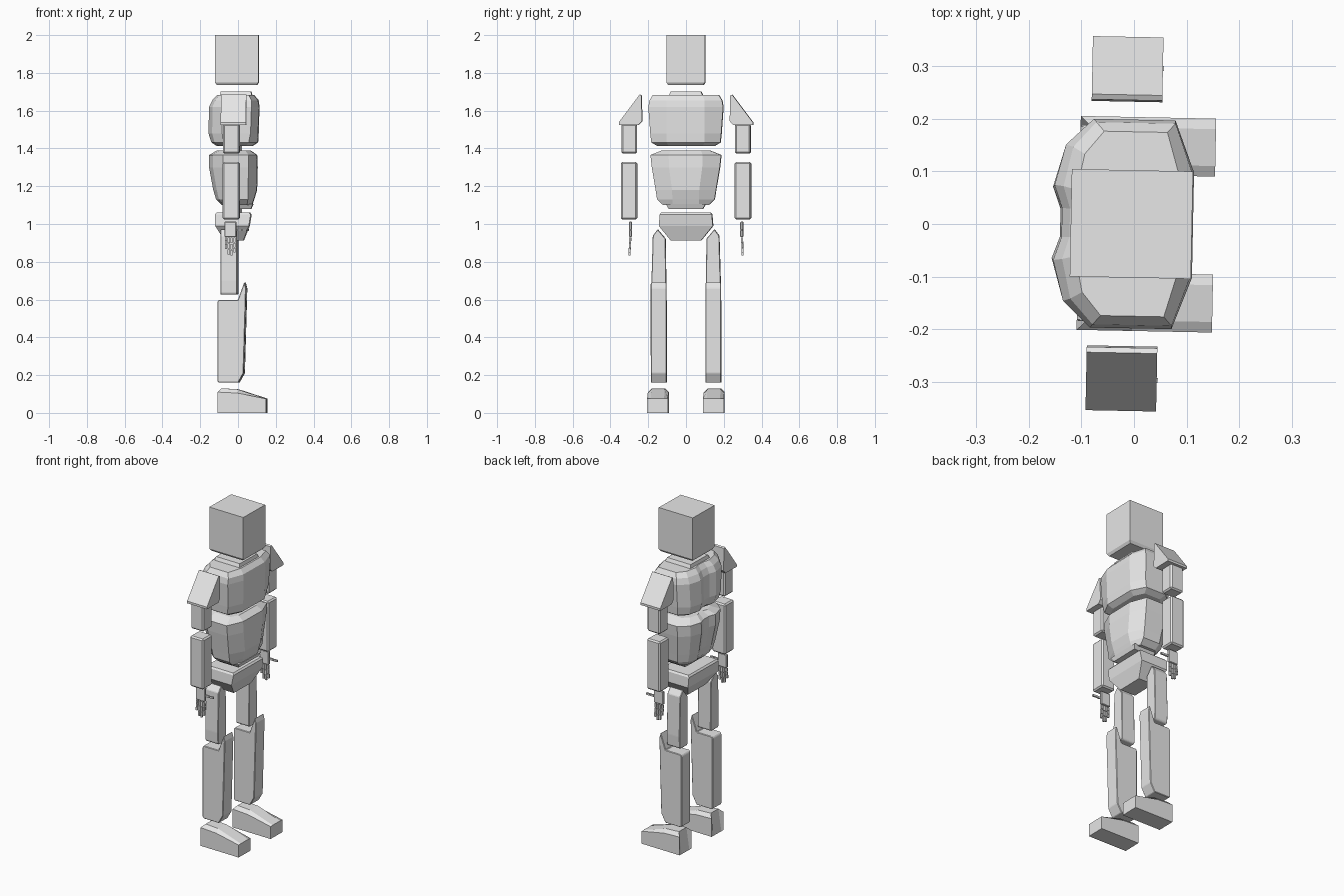
import bpy, bmesh
from mathutils import Matrix

grey = bpy.data.materials.new("light_grey")
grey.diffuse_color = (0.8, 0.8, 0.8, 1)
YAW = Matrix.Rotation(-0.02, 4, 'Z')   # the whole figure is turned very slightly


def finish(name, bm, bevel=0):
    bmesh.ops.recalc_face_normals(bm, faces=bm.faces)
    if bevel:
        bmesh.ops.bevel(bm, geom=list(bm.edges), offset=bevel, segments=1,
                        affect='EDGES', clamp_overlap=True)
    bmesh.ops.transform(bm, matrix=YAW, verts=bm.verts)
    me = bpy.data.meshes.new(name)
    bm.to_mesh(me)
    bm.free()
    me.materials.append(grey)
    ob = bpy.data.objects.new(name, me)
    bpy.context.collection.objects.link(ob)
    return ob


def loft(name, rings, bevel=0):
    """Skin a stack of equal-length point rings and cap both ends."""
    bm = bmesh.new()
    vs = [[bm.verts.new(p) for p in r] for r in rings]
    n = len(vs[0])
    for a, b in zip(vs, vs[1:]):
        for i in range(n):
            j = (i + 1) % n
            bm.faces.new((a[i], a[j], b[j], b[i]))
    bm.faces.new(vs[0][::-1])
    bm.faces.new(vs[-1])
    return finish(name, bm, bevel)


def rect(x0, x1, y0, y1, z):
    return [(x0, y0, z), (x1, y0, z), (x1, y1, z), (x0, y1, z)]


def box(name, x0, x1, y0, y1, z0, z1, bevel=0):
    return loft(name, [rect(x0, x1, y0, y1, z0), rect(x0, x1, y0, y1, z1)], bevel)


def torso_ring(z, front, front_y, side_x0, side_x1, side_y, back, groove):
    """Outline with flat front, chamfered corners and a grooved back."""
    half = [(front, front_y), (side_x1, side_y), (side_x0, side_y),
            (side_x0 + (back - side_x0) * 0.72, side_y * 0.75),
            (back, side_y * 0.36), (groove, side_y * 0.14)]
    pts = half + [(x, -y) for x, y in reversed(half)]
    return [(x, y, z) for x, y in pts]


# Head: cube with a narrow chamfer underneath
loft("head", [rect(-0.11, 0.10, -0.092, 0.092, 1.735),
              rect(-0.12, 0.11, -0.102, 0.102, 1.75),
              rect(-0.12, 0.11, -0.102, 0.102, 2.0)])

# Chest with sloping shoulders, and a collar plate
loft("chest", [
    torso_ring(1.412, 0.075, 0.09, -0.06, 0.045, 0.15, -0.11, -0.10),
    torso_ring(1.432, 0.105, 0.10, -0.075, 0.06, 0.183, -0.14, -0.125),
    torso_ring(1.48, 0.108, 0.10, -0.08, 0.07, 0.188, -0.155, -0.14),
    torso_ring(1.62, 0.112, 0.10, -0.08, 0.075, 0.198, -0.152, -0.137),
    torso_ring(1.655, 0.108, 0.10, -0.075, 0.075, 0.192, -0.135, -0.122),
    torso_ring(1.682, 0.085, 0.09, -0.06, 0.06, 0.175, -0.11, -0.10)])
loft("collar", [rect(-0.095, 0.075, -0.09, 0.09, 1.68),
                rect(-0.09, 0.07, -0.08, 0.08, 1.702)])

# Abdomen tapering to the waist, and a waist plate
loft("abdomen", [
    torso_ring(1.10, 0.075, 0.07, -0.05, 0.05, 0.12, -0.085, -0.08),
    torso_ring(1.13, 0.085, 0.07, -0.055, 0.055, 0.152, -0.115, -0.105),
    torso_ring(1.18, 0.10, 0.072, -0.06, 0.055, 0.16, -0.13, -0.118),
    torso_ring(1.30, 0.103, 0.088, -0.075, 0.06, 0.18, -0.152, -0.138),
    torso_ring(1.365, 0.10, 0.09, -0.075, 0.06, 0.187, -0.152, -0.138),
    torso_ring(1.39, 0.065, 0.08, -0.06, 0.04, 0.125, -0.11, -0.10)])
loft("waist_plate", [rect(-0.06, 0.07, -0.09, 0.09, 1.08),
                     rect(-0.07, 0.08, -0.105, 0.105, 1.105)])

# Pelvis
loft("pelvis", [rect(-0.07, 0.03, -0.08, 0.08, 0.912),
                rect(-0.118, 0.06, -0.143, 0.143, 0.99),
                rect(-0.12, 0.07, -0.138, 0.138, 1.05),
                rect(-0.112, 0.062, -0.13, 0.13, 1.06)])

for side, s in (("left", 1), ("right", -1)):
    # Shoulder pad: wedge sloping down and outwards
    pad = [(0.232, 1.545), (0.25, 1.525), (0.355, 1.525),
           (0.355, 1.538), (0.245, 1.685), (0.235, 1.68)]
    loft(side + "_shoulder_pad", [[(x, s * y, z) for y, z in pad]
                                  for x in (-0.085, 0.049)])
    # Arm blocks
    box(side + "_upper_arm", -0.072, 0.015, *sorted((s * 0.26, s * 0.342)),
        1.372, 1.53, 0.008)
    box(side + "_forearm", -0.075, 0.015, *sorted((s * 0.258, s * 0.345)),
        1.024, 1.328, 0.008)
    # Hand: flat palm, four jointed fingers and a forward thumb
    box(side + "_palm", -0.065, -0.003, *sorted((s * 0.287, s * 0.303)),
        0.932, 1.012, 0.003)
    for i, tip in enumerate((0.845, 0.83, 0.835, 0.865)):
        x = -0.012 - i * 0.0155
        step = (0.928 - tip) / 3
        for j in range(3):
            y = 0.296 + 0.0015 * j
            box(f"{side}_finger_{i + 1}_{j + 1}", x - 0.0055, x + 0.0055,
                *sorted((s * (y - 0.005), s * (y + 0.005))),
                0.931 - step * (j + 1), 0.928 - step * j)
    for j in range(2):
        box(f"{side}_thumb_{j + 1}", j * 0.027, 0.024 + j * 0.027,
            *sorted((s * 0.291, s * 0.301)), 0.963, 0.974)

    # Thigh: long block with a sloping inner top corner
    thigh = [(0.105, 0.635), (0.112, 0.626), (0.172, 0.626), (0.18, 0.635),
             (0.182, 0.70), (0.172, 0.935), (0.142, 0.972), (0.108, 0.92)]
    thigh = [(0.105, 0.635), (0.112, 0.626), (0.172, 0.626), (0.18, 0.635),
             (0.183, 0.70), (0.176, 0.938), (0.15, 0.972), (0.108, 0.922)]
    loft(side + "_thigh", [[(x, s * y, z) for y, z in thigh]
                           for x in (-0.09, -0.002)], 0.003)
    # Shin: block with a raised knee blade at the front
    shin = [(-0.105, 0.168), (-0.098, 0.16), (0.005, 0.16), (0.033, 0.21),
            (0.046, 0.66), (0.037, 0.692), (0.003, 0.598), (-0.098, 0.598),
            (-0.105, 0.588)]
    loft(side + "_shin", [[(x, s * y, z) for x, z in shin]
                          for y in (0.103, 0.186)], 0.003)
    # Foot: wedge with narrowed heel top
    foot = bmesh.new()
    rings = [[(-0.105, y0, 0), (0.152, y0, 0), (0.152, y0, 0.075),
              (0.0, y0, 0.105), (-0.105, y0, 0.11)] for y0 in (s * 0.093, s * 0.203)]
    inner = [[(-0.105, y, 0), (0.152, y, 0), (0.152, y, 0.076),
              (0.0, y, 0.125), (-0.085, y, 0.13)] for y in (s * 0.113, s * 0.183)]
    foot.free()
    loft(side + "_foot", [rings[0], inner[0], inner[1], rings[1]])
